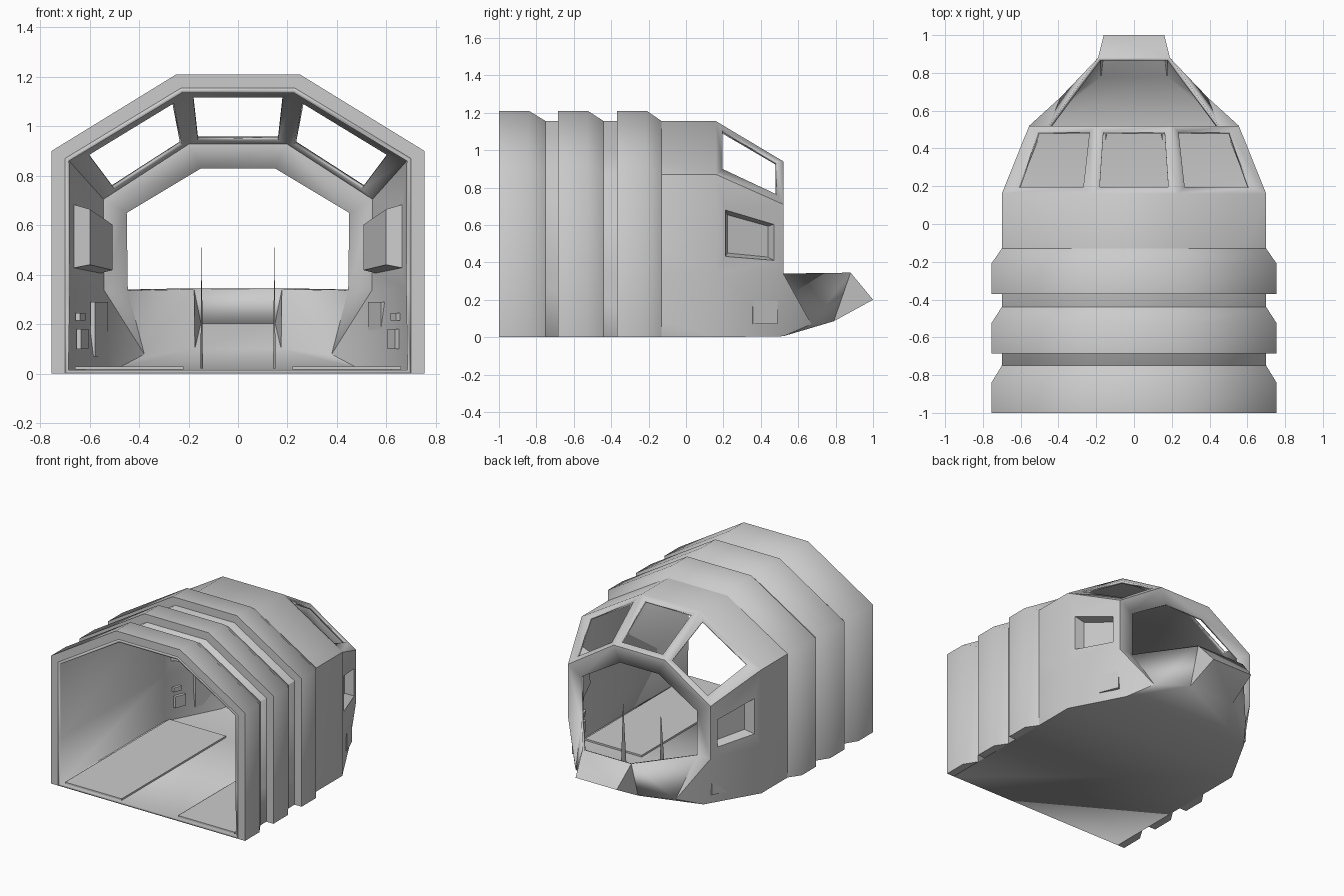
import bpy, bmesh, math
from mathutils import Vector

if "Cube" in bpy.data.objects:
    bpy.data.objects.remove(bpy.data.objects["Cube"])


def finish(name, bm, angle=55, thick=0):
    bmesh.ops.remove_doubles(bm, verts=bm.verts, dist=1e-4)
    bmesh.ops.recalc_face_normals(bm, faces=bm.faces)
    if thick:
        # make the open shell face outward, so it thickens inward
        top = max(bm.faces, key=lambda f: f.calc_center_median().z)
        if top.normal.z < 0:
            bmesh.ops.reverse_faces(bm, faces=bm.faces)
    me = bpy.data.meshes.new(name)
    bm.to_mesh(me)
    bm.free()
    ob = bpy.data.objects.new(name, me)
    bpy.context.collection.objects.link(ob)
    me.shade_smooth()
    me.set_sharp_from_angle(angle=math.radians(angle))
    if thick:
        m = ob.modifiers.new("thickness", 'SOLIDIFY')
        m.thickness = thick
        m.offset = -1
    return ob


def mir(p):
    return Vector((-p[0], p[1], p[2]))


def face(bm, pts):
    bm.faces.new([bm.verts.new(p) for p in pts])


def both(bm, *pts):
    face(bm, pts)
    face(bm, [mir(p) for p in reversed(pts)])


def span(bm, p, q):
    face(bm, [p, mir(p), mir(q), q])


def hole_quad(panel, u0, u1, v0, v1):
    a, b, c, d = [Vector(p) for p in panel]
    return [a.lerp(b, u).lerp(d.lerp(c, u), v)
            for u, v in ((u0, v0), (u1, v0), (u1, v1), (u0, v1))]


def frame(bm, outer, inner, add=both):
    for i in range(4):
        j = (i + 1) % 4
        add(bm, outer[i], outer[j], inner[j], inner[i])


# Main hull: straight body section
def section(y):
    return [(.23, y, 1.155), (.70, y, .87), (.70, y, .34), (.70, y, 0)]


bm = bmesh.new()
back, mid = section(-1), section(.16)
for i in range(3):
    both(bm, back[i], back[i + 1], mid[i + 1], mid[i])
span(bm, back[0], mid[0])
span(bm, back[3], mid[3])

# Canopy taper with roof windows and blind side pockets
end = [(.20, .52, .94), (.555, .52, .71), (.555, .52, .34), (.50, .52, .005)]
centre = [mir(mid[0]), mid[0], end[0], mir(end[0])]
frame(bm, centre, hole_quad(centre, .1, .9, .1, .91),
      lambda b, *p: face(b, p))
slant = [mid[0], mid[1], end[1], end[0]]
frame(bm, slant, hole_quad(slant, .09, .84, .1, .91))
side = [mid[2], end[2], end[1], mid[1]]
rim = hole_quad(side, .14, .86, .18, .67)
frame(bm, side, rim)
pocket = [p + Vector((-.06, -.01, 0)) for p in hole_quad(side, .2, .8, .22, .63)]
frame(bm, rim, pocket)
both(bm, *pocket)
both(bm, mid[2], mid[3], end[3], end[2])
span(bm, mid[3], end[3])

# Flat frame around the nose opening
opening = [(.15, .52, .83), (.45, .52, .65), (.45, .52, .34)]
span(bm, end[0], opening[0])
for i in range(2):
    both(bm, end[i], end[i + 1], opening[i + 1], opening[i])

# Open-topped chin
A, B, G = opening[2], end[2], end[3]
C, D = (.39, .67, .07), (.19, .88, .345)
E, F = (.16, 1.0, .20), (.18, .79, .085)
for tri in ((A, B, C), (A, C, D), (D, C, F), (D, F, E), (B, G, C), (G, F, C)):
    both(bm, *tri)
span(bm, D, E)
span(bm, E, F)
span(bm, F, G)
finish("hull_shell", bm, 50, .02)


# Stepped ribs around the body
def arch(y, g):
    half = [(.23 + .02 * g, y, 1.155 + .055 * g), (.70 + .055 * g, y, .87 + .03 * g),
            (.70 + .055 * g, y, 0)]
    return [mir(p) for p in reversed(half)] + [Vector(p) for p in half]


def rib(name, y0, y1, y2):
    b = bmesh.new()
    loops = [[b.verts.new(p) for p in arch(y, g)]
             for y, g in ((y0, 0), (y0, 1), (y1, 1), (y2, 0))]
    for k in range(4):
        l, n = loops[k], loops[(k + 1) % 4]
        for i in range(5):
            b.faces.new([l[i], l[i + 1], n[i + 1], n[i]])
    for i in (0, 5):
        b.faces.new([l[i] for l in loops])
    finish(name, b, 65)


rib("rib_rear", -1, -.84, -.75)
rib("rib_middle", -.685, -.525, -.44)
rib("rib_front", -.37, -.21, -.13)


def box(name, loc, size, rot=0):
    b = bmesh.new()
    bmesh.ops.create_cube(b, size=1)
    bmesh.ops.scale(b, vec=size, verts=b.verts)
    ob = finish(name, b, 30)
    ob.location = loc
    ob.rotation_euler.z = rot


# Interior: floor runners, wall panels on the taper, thin nose fins
slope = math.atan2(.145, .36)
for s, tag in ((-1, "left"), (1, "right")):
    box("floor_runner_" + tag, (s * .44, -.4, .022), (.44, 1.16, .012))
    for i, (y, z, w, h) in enumerate(((.25, .14, .08, .08), (.23, .23, .06, .03),
                                      (.42, .18, .14, .22))):
        x = .70 - (y - .16) * .4 - .035
        box("wall_panel_%s_%d" % (tag, i), (s * x, y, z), (.02, w, h), s * slope)
    b = bmesh.new()
    lo = [(s * .152, .44, .02), (s * .152, .51, .02), (s * .142, .475, .02)]
    tip = (s * .147, .49, .55)
    face(b, lo)
    for i in range(3):
        face(b, [lo[i], lo[(i + 1) % 3], tip])
    finish("nose_fin_" + tag, b, 30)
